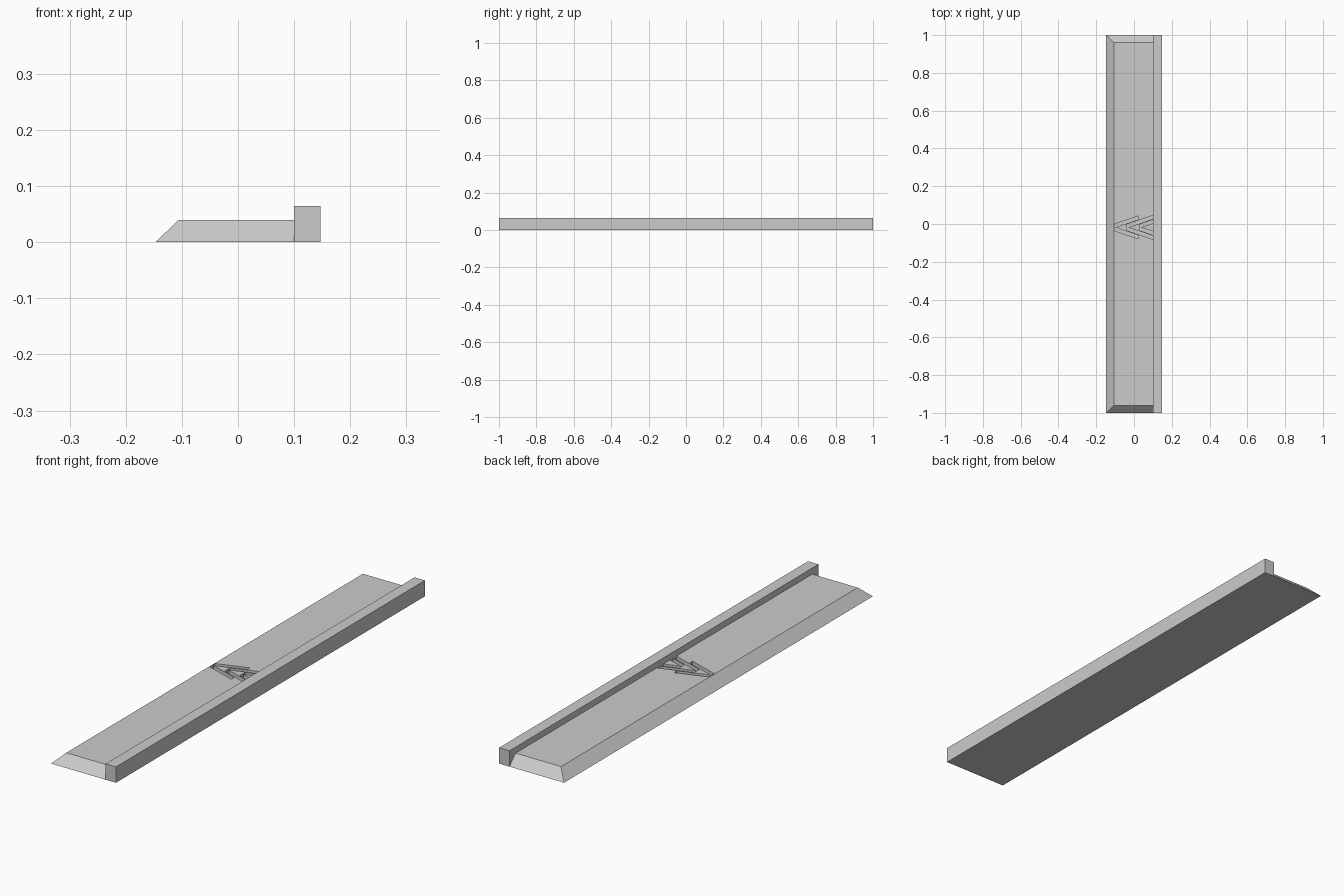
import bpy
import bmesh

cube = bpy.data.objects.get("Cube")
if cube:
    bpy.data.objects.remove(cube, do_unlink=True)

grey = bpy.data.materials.new("light grey")
grey.use_nodes = True
grey.diffuse_color = (0.6, 0.6, 0.6, 1)
grey.node_tree.nodes["Principled BSDF"].inputs["Base Color"].default_value = (0.6, 0.6, 0.6, 1)


def make_object(name, bm):
    bmesh.ops.recalc_face_normals(bm, faces=bm.faces)
    mesh = bpy.data.meshes.new(name)
    bm.to_mesh(mesh)
    bm.free()
    mesh.materials.append(grey)
    obj = bpy.data.objects.new(name, mesh)
    bpy.context.collection.objects.link(obj)
    return obj


def make_box(name, x0, x1, half_y, top, slope_x=0, slope_y=0):
    """Box on the ground whose top is pulled in at -x and at both y ends."""
    bm = bmesh.new()
    bmesh.ops.create_cube(bm, size=2)
    for v in bm.verts:
        upper = v.co.z > 0
        v.co.x = x1 if v.co.x > 0 else x0 + slope_x * upper
        v.co.y *= half_y - slope_y * upper
        v.co.z = top * upper
    return make_object(name, bm)


def add_chevron(bm, tip, end, y_mid, floor, top):
    """Blunt-tipped V prism, opening towards +x."""
    slope, half, notch = 0.34, 0.017, 0.005
    reach = end - tip
    arm = [(tip, half), (end, half + reach * slope), (end, (reach - notch) * slope)]
    outline = arm + [(tip + notch, 0)] + [(x, -y) for x, y in reversed(arm)]
    face = bm.faces.new([bm.verts.new((x, y_mid + y, floor)) for x, y in outline])
    new = bmesh.ops.extrude_face_region(bm, geom=[face])["geom"]
    for v in new:
        if isinstance(v, bmesh.types.BMVert):
            v.co.z = top


# Sloped slab and the raised strip along its edge
slab = make_box("ramp_slab", -0.147, 0.1, 1, 0.04, slope_x=0.041, slope_y=0.04)
make_box("raised_kerb", 0.1, 0.147, 1, 0.065)

# Three chevron grooves sunk into the top of the slab
cutter_mesh = bmesh.new()
for tip, end in ((-0.104, 0.025), (-0.036, 0.11), (0.032, 0.11)):
    add_chevron(cutter_mesh, tip, end, -0.018, 0.02, 0.08)
cutter = make_object("groove_cutter", cutter_mesh)
cutter.hide_render = True

cut = slab.modifiers.new("grooves", "BOOLEAN")
cut.operation = "DIFFERENCE"
cut.solver = "EXACT"
cut.object = cutter
bpy.context.view_layer.objects.active = slab
bpy.ops.object.modifier_apply(modifier=cut.name)
bpy.data.objects.remove(cutter, do_unlink=True)
